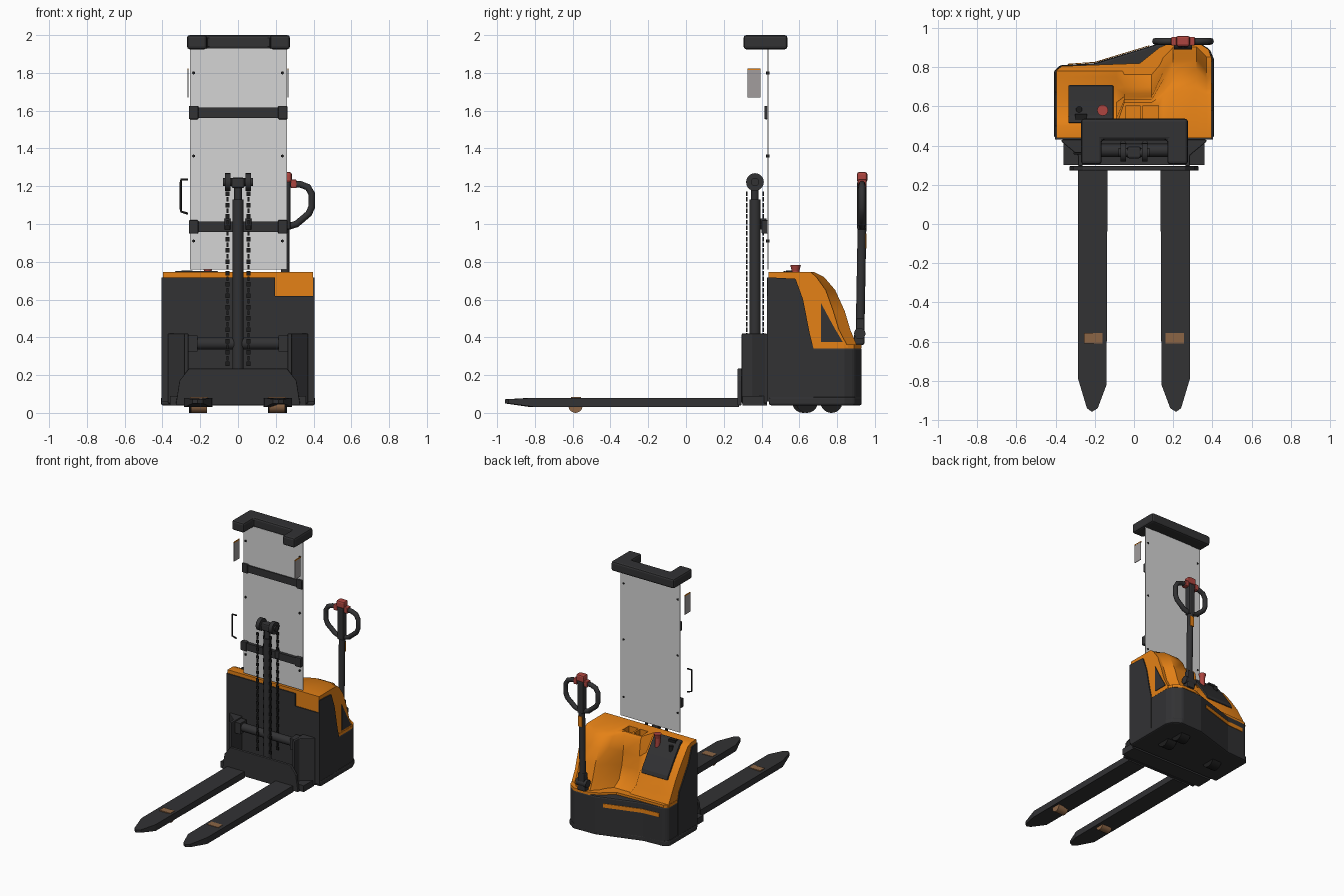
import bpy
import bmesh
import math
from mathutils import Vector, Matrix

default = bpy.data.objects.get("Cube")
if default:
    bpy.data.objects.remove(default, do_unlink=True)


def material(name, r, g, b):
    m = bpy.data.materials.new(name)
    m.use_nodes = True
    m.diffuse_color = (r, g, b, 1)
    m.node_tree.nodes["Principled BSDF"].inputs["Base Color"].default_value = (r, g, b, 1)
    return m


DARK = material("dark grey", .032, .032, .034)
BLACK = material("black", .012, .012, .012)
ORANGE = material("orange", .78, .22, .008)
RED = material("red", .42, .06, .05)
SHEET = material("pale sheet", .66, .66, .66)
GREY = material("plate grey", .36, .34, .34)
TAN = material("roller tan", .26, .13, .06)


def finish(name, bm, mat, bevel=0, smooth=False):
    bmesh.ops.recalc_face_normals(bm, faces=bm.faces)
    mesh = bpy.data.meshes.new(name)
    bm.to_mesh(mesh)
    bm.free()
    mesh.materials.append(mat)
    obj = bpy.data.objects.new(name, mesh)
    bpy.context.collection.objects.link(obj)
    if bevel:
        mod = obj.modifiers.new("bevel", "BEVEL")
        mod.width, mod.segments, mod.limit_method = bevel, 2, "ANGLE"
    if smooth:
        bpy.ops.object.select_all(action="DESELECT")
        obj.select_set(True)
        bpy.context.view_layer.objects.active = obj
        bpy.ops.object.shade_smooth_by_angle(angle=math.radians(40))
    return obj


def prism(name, pts, axis, a, b, mat, bevel=0):
    """Extrude a flat outline along an axis from a to b."""
    place = {"x": lambda p, t: (t, p[0], p[1]),
             "y": lambda p, t: (p[0], t, p[1]),
             "z": lambda p, t: (p[0], p[1], t)}[axis]
    bm = bmesh.new()
    ends = [[bm.verts.new(place(p, t)) for p in pts] for t in (a, b)]
    for ring in ends:
        bm.faces.new(ring)
    for i in range(len(pts)):
        j = (i + 1) % len(pts)
        bm.faces.new((ends[0][i], ends[0][j], ends[1][j], ends[1][i]))
    return finish(name, bm, mat, bevel)


def box(name, x, y, z, mat, bevel=0):
    return prism(name, [(x[0], y[0]), (x[1], y[0]), (x[1], y[1]), (x[0], y[1])],
                 "z", z[0], z[1], mat, bevel)


def rod(name, start, end, r1, mat, r2=None, sides=20):
    start, end = Vector(start), Vector(end)
    d = end - start
    rot = d.to_track_quat("Z", "Y").to_matrix().to_4x4()
    bm = bmesh.new()
    bmesh.ops.create_cone(bm, cap_ends=True, segments=sides, radius1=r1,
                          radius2=r1 if r2 is None else r2, depth=d.length,
                          matrix=Matrix.Translation((start + end) / 2) @ rot)
    return finish(name, bm, mat, smooth=True)


def tube(name, pts, radius, mat):
    curve = bpy.data.curves.new(name, "CURVE")
    curve.dimensions = "3D"
    curve.bevel_depth, curve.bevel_resolution, curve.use_fill_caps = radius, 2, True
    spline = curve.splines.new("POLY")
    spline.points.add(len(pts) - 1)
    for point, co in zip(spline.points, pts):
        point.co = (*co, 1)
    curve.materials.append(mat)
    obj = bpy.data.objects.new(name, curve)
    bpy.context.collection.objects.link(obj)


# Chassis base, skirt and the orange shelf on top of it
base_plan = [(-.4, .44), (-.4, .78), (-.37, .81), (-.2, .82), (.14, .925),
             (.32, .93), (.38, .89), (.4, .84), (.4, .44)]
prism("chassis_base", base_plan, "z", .05, .345, DARK, .012)
prism("chassis_skirt", [(x * 1.02, y) for x, y in base_plan], "z", .04, .085, DARK, .01)
prism("orange_shelf", [(-.398, .44), (-.398, .78), (-.37, .805), (.03, .82), (.13, .9),
                       (.2, .93), (.32, .93), (.38, .89), (.398, .84), (.398, .44)],
      "z", .34, .362, ORANGE)
prism("rear_stripe", [(.08, .908), (-.2, .822), (-.34, .813), (-.34, .817), (-.2, .827),
                      (.08, .912)], "z", .265, .295, ORANGE)

# Orange upper cover, lofted across x: console slope, recess, domed drive housing
slope = [(.5, .745), (.54, .73), (.62, .63), (.69, .53), (.75, .42), (.79, .345)]
recess = [(.62, .745), (.635, .72), (.65, .6), (.665, .5), (.7, .4), (.79, .345)]
shoulder = [(.66, .745), (.69, .72), (.74, .65), (.78, .54), (.81, .44), (.86, .345)]
dome = [(.68, .745), (.73, .72), (.79, .65), (.84, .54), (.87, .44), (.91, .345)]
sections = [(-.396, slope), (-.09, slope), (-.05, recess), (.09, recess), (.15, shoulder),
            (.2, dome), (.32, dome), (.37, shoulder), (.396, shoulder)]
bm = bmesh.new()
rings = [[bm.verts.new((x, y, z)) for y, z in [(.438, .345), (.438, .745)] + prof]
         for x, prof in sections]
for one, two in zip(rings, rings[1:]):
    for i in range(len(one)):
        j = (i + 1) % len(one)
        bm.faces.new((one[i], one[j], two[j], two[i]))
bm.faces.new(rings[0])
bm.faces.new(rings[-1])
cover = finish("upper_cover", bm, ORANGE, smooth=True)

# Storage pockets cut into the cover
for i, (x1, x2) in enumerate([(-.04, .03), (.045, .125)]):
    cutter = box("pocket_cutter", (x1, x2), (.525, .605), (.68, .8), ORANGE)
    cutter.hide_render = True
    mod = cover.modifiers.new("pocket", "BOOLEAN")
    mod.operation, mod.object, mod.solver = "DIFFERENCE", cutter, "EXACT"
    bpy.context.view_layer.objects.active = cover
    bpy.ops.object.modifier_apply(modifier=mod.name)
    bpy.data.objects.remove(cutter, do_unlink=True)

# Dark body panels
prism("front_panel", [(-.4, .06), (.4, .06), (.4, .62), (.195, .62), (.195, .718), (-.4, .718)],
      "y", .43, .44, DARK)
for side, x, top in (("left", .396, .58), ("right", -.404, .5)):
    prism(side + "_side_panel", [(.432, .06), (.432, .718), (top, .71), (top + .04, .6),
                                 (.655, .42), (.675, .34), (.675, .06)],
          "x", x, x + .008, DARK)
prism("left_vent_panel", [(.715, .58), (.715, .375), (.83, .375), (.78, .46)],
      "x", .393, .401, DARK)

# Control console with emergency knob
prism("console", [(.515, .752), (.55, .745), (.63, .64), (.7, .54), (.71, .51), (.66, .5),
                  (.52, .69)], "x", -.335, -.105, DARK, .006)
box("console_latch", (-.3, -.24), (.53, .56), (.735, .755), BLACK)
rod("knob_stem", (-.16, .58, .68), (-.16, .58, .755), .02, RED)
rod("knob_cap", (-.16, .58, .75), (-.16, .58, .782), .02, RED, .028)
rod("key_switch", (-.28, .585, .68), (-.28, .585, .72), .016, BLACK)

# Wheels under the chassis
for name, x, y in (("drive_wheel", .22, .64), ("caster_wheel", -.22, .62),
                   ("rear_wheel", .2, .77)):
    rod(name, (x - .04, y, .058), (x + .04, y, .058), .058, BLACK, sides=28)

# Forks, rollers, mast posts: one per side
for side, s in (("left", 1), ("right", -1)):
    fork = prism(side + "_fork",
                 [(s * x, y) for x, y in [(.135, .28), (.285, .28), (.285, -.79), (.24, -.94),
                                          (.215, -.958), (.185, -.94), (.14, -.82)]],
                 "z", .03, .08, DARK)
    for v in fork.data.vertices:
        if v.co.y < -.9:
            v.co.z = .05 if v.co.z < .05 else .072
    box(side + "_fork_window", sorted((s * .16, s * .255)), (-.61, -.555), (.076, .083), TAN)
    rod(side + "_fork_roller", (s * .165, -.585, .037), (s * .25, -.585, .037), .037, TAN)
    prism(side + "_mast_post",
          [(s * x, y) for x, y in [(.262, .295), (.285, .295), (.285, .35), (.37, .42),
                                   (.37, .43), (.262, .43)]], "z", .05, .42, DARK, .006)
    box(side + "_crossbar_block", sorted((s * .215, s * .262)), (.335, .415), (.325, .41), DARK)
    rod(side + "_chain_wheel", (s * .04, .365, 1.222), (s * .07, .365, 1.222), .047, DARK)
    rod(side + "_chain_anchor", (s * .055, .41, .97), (s * .055, .41, 1.03), .016, DARK)
    # Chain strands made of small separate links
    bm = bmesh.new()
    for y, bottom in ((.322, .26), (.408, .26)):
        count = int((1.21 - bottom) / .03)
        for i in range(count):
            size = Matrix.Diagonal((.012 if i % 2 else .02, .008, .024, 1))
            spot = Matrix.Translation((s * .055, y, bottom + i * .03))
            bmesh.ops.create_cube(bm, size=1, matrix=spot @ size)
    finish(side + "_chain", bm, BLACK)
    # Guard plates with a bright top edge, and sheet bolts
    x = s * .265
    box(side + "_guard_plate", (x - .002, x + .002), (.325, .395), (1.67, 1.815), GREY)
    box(side + "_guard_edge", (x - .003, x + .003), (.325, .395), (1.815, 1.823), ORANGE)
    for z in (.91, 1.36, 1.8):
        rod(side + "_sheet_bolt", (s * .235, .424, z), (s * .235, .442, z), .008, BLACK, sides=8)

# Carriage plate and crossbar
prism("carriage_plate", [(-.33, .04), (-.31, .17), (-.26, .235), (.26, .235), (.31, .17),
                         (.33, .04)], "y", .272, .295, DARK, .005)
box("carriage_foot", (-.36, .36), (.3, .43), (.04, .09), DARK)
rod("mast_crossbar", (-.26, .375, .367), (.26, .375, .367), .032, DARK)

# Lift cylinder with its head
rod("lift_cylinder", (0, .365, .09), (0, .365, 1.13), .03, DARK)
rod("lift_piston", (0, .365, 1.13), (0, .365, 1.22), .02, DARK)
rod("head_axle", (-.08, .365, 1.222), (.08, .365, 1.222), .022, DARK)
box("head_block", (-.035, .035), (.335, .395), (1.19, 1.245), DARK, .01)

# Protective sheet, its braces and the top cap
box("mast_sheet", (-.255, .26), (.432, .438), (.76, 1.93), SHEET)
for name, z, depth in (("upper_brace", 1.59, .415), ("lower_brace", .985, .4)):
    box(name, (-.215, .215), (depth + .008, .432), (z - .028, z + .028), DARK)
    for x in (-.235, .237):
        box(name + "_end", (x - .025, x + .025), (depth, .434), (z - .036, z + .036), DARK, .006)
prism("top_cap", [(-.27, .305), (-.165, .305), (-.165, .43), (.17, .43), (.17, .305),
                  (.275, .305), (.275, .537), (-.27, .537)], "z", 1.925, 2, DARK, .014)

# Grab handle beside the mast
tube("grab_handle", [(-.265, .36, 1.235), (-.3, .36, 1.235), (-.303, .36, 1.22),
                     (-.303, .36, 1.08), (-.3, .36, 1.065), (-.265, .36, 1.055)], .006, BLACK)

# Steering tiller with a twin loop grip
box("tiller_base", (.215, .285), (.89, .945), (.36, .42), DARK, .01)
rod("tiller_pivot", (.205, .92, .42), (.295, .92, .42), .03, DARK)
box("tiller_knuckle", (.222, .278), (.9, .945), (.42, .5), DARK, .008)
rod("tiller_stem", (.25, .922, .45), (.25, .932, 1.0), .023, DARK)
box("tiller_label", (.232, .268), (.95, .956), (.87, .95), ORANGE)
box("tiller_head", (.222, .278), (.905, .955), (.97, 1.225), DARK, .01)
for side, s in (("left", 1), ("right", -1)):
    loop = [(.01, .985), (.06, 1.0), (.125, 1.055), (.14, 1.09), (.14, 1.16), (.12, 1.195),
            (.08, 1.21), (.01, 1.21)]
    tube(side + "_grip", [(.25 + s * x, .932, z) for x, z in loop], .018, DARK)
    box(side + "_thumb_switch", sorted((.25 + s * .03, .25 + s * .06)), (.91, .955),
        (1.19, 1.235), RED, .005)
box("tiller_button", (.215, .285), (.905, .96), (1.22, 1.275), RED, .012)
